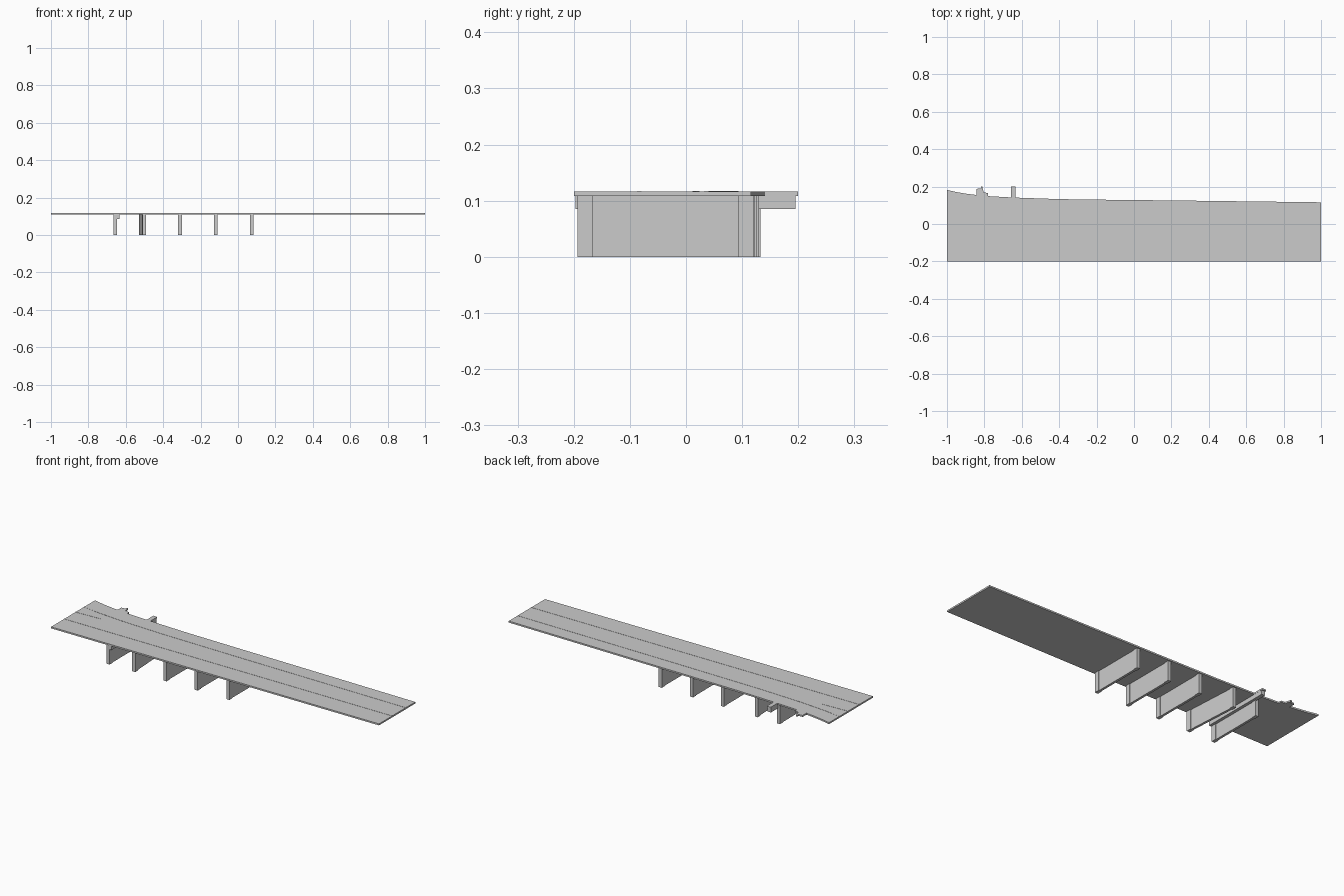
import bpy
import bmesh

if "Cube" in bpy.data.objects:
    bpy.data.objects.remove(bpy.data.objects["Cube"])

DECK_BOTTOM, DECK_TOP = 0.108, 0.1165


def prism(name, outline, z0, z1):
    """Extrude a plan outline from z0 to z1."""
    bm = bmesh.new()
    face = bm.faces.new([bm.verts.new((x, y, z0)) for x, y in outline])
    ext = bmesh.ops.extrude_face_region(bm, geom=[face])
    verts = [g for g in ext["geom"] if isinstance(g, bmesh.types.BMVert)]
    bmesh.ops.translate(bm, verts=verts, vec=(0, 0, z1 - z0))
    bmesh.ops.recalc_face_normals(bm, faces=bm.faces[:])
    mesh = bpy.data.meshes.new(name)
    bm.to_mesh(mesh)
    bm.free()
    obj = bpy.data.objects.new(name, mesh)
    bpy.context.collection.objects.link(obj)
    return obj


def strip(name, path, width):
    """Thin raised line following a path on the deck."""
    h = width / 2
    outline = [(x, y - h) for x, y in path] + [(x, y + h) for x, y in reversed(path)]
    return prism(name, outline, DECK_TOP - 0.002, DECK_TOP + 0.001)


# Deck slab: straight front edge, flared back edge with small stepped tabs
back_edge = [(1, 0.116), (0.6, 0.121), (0.2, 0.126), (-0.1, 0.129), (-0.4, 0.133),
             (-0.6, 0.14),
             (-0.633, 0.141), (-0.633, 0.2), (-0.657, 0.2), (-0.657, 0.142),
             (-0.78, 0.149), (-0.78, 0.166), (-0.803, 0.168), (-0.811, 0.2),
             (-0.819, 0.2), (-0.819, 0.19), (-0.843, 0.188), (-0.843, 0.155),
             (-0.89, 0.161), (-0.94, 0.169), (-1, 0.182)]
prism("deck", [(-1, -0.2), (1, -0.2)] + back_edge, DECK_BOTTOM, DECK_TOP)

# Lane lines
strip("front_lane_line", [(-1, -0.083), (1, -0.083)], 0.008)
strip("back_lane_line", [(-1, 0.09), (-0.9, 0.075), (-0.75, 0.062), (-0.5, 0.052),
                         (0, 0.045), (1, 0.036)], 0.008)
strip("short_lane_line", [(-1, 0.015), (-0.85, 0.021)], 0.006)

# Wall piers with slightly thicker end columns: front x, back x, back y
piers = [(-0.657, -0.657, 0.133), (-0.501, -0.52, 0.13), (-0.31, -0.31, 0.126),
         (-0.12, -0.12, 0.123), (0.073, 0.073, 0.12)]
FRONT, COLUMN, WIDE, THIN = -0.193, 0.027, 0.0095, 0.0065
for i, (xf, xb, back) in enumerate(piers):
    side = [(FRONT, WIDE), (FRONT + COLUMN, WIDE), (FRONT + COLUMN, THIN),
            (back - COLUMN, THIN), (back - COLUMN, WIDE), (back, WIDE)]

    def centre(y):
        return xf + (xb - xf) * (y - FRONT) / (back - FRONT)

    outline = [(centre(y) + w, y) for y, w in side]
    outline += [(centre(y) - w, y) for y, w in reversed(side)]
    prism(f"pier_{i + 1}", outline, 0, DECK_BOTTOM)

# Cross beam under the deck beside the first pier
prism("cross_beam", [(-0.655, -0.197), (-0.634, -0.197), (-0.634, 0.195), (-0.655, 0.195)],
      0.085, DECK_BOTTOM)
